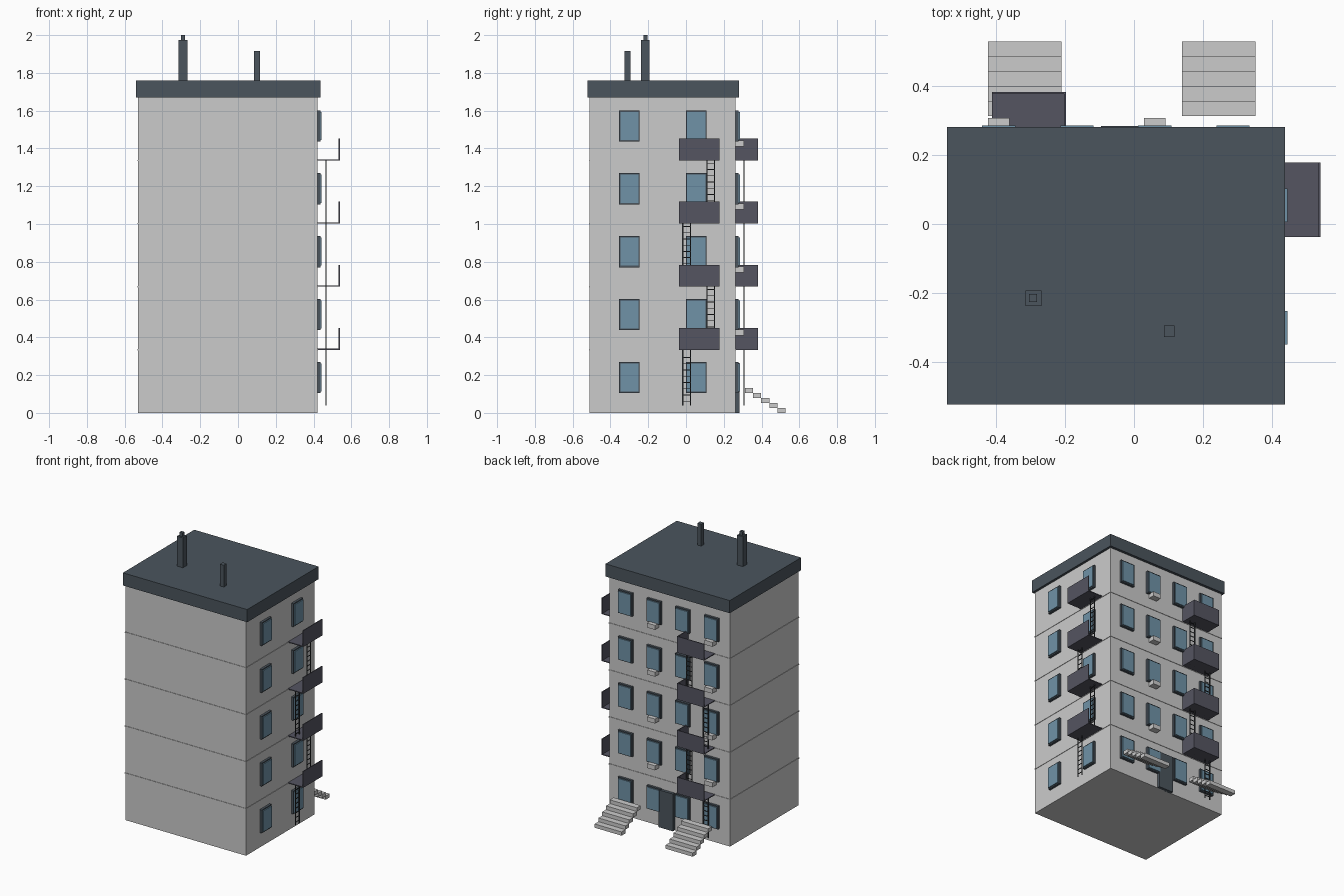
import bpy, bmesh

if "Cube" in bpy.data.objects:
    bpy.data.objects.remove(bpy.data.objects["Cube"])

def material(name, rgb):
    m = bpy.data.materials.new(name)
    m.diffuse_color = (*rgb, 1)
    m.use_nodes = True
    m.node_tree.nodes["Principled BSDF"].inputs["Base Color"].default_value = m.diffuse_color
    return m

SLATE = material("slate", (0.07, 0.09, 0.11))
PANEL = material("panel", (0.09, 0.09, 0.12))
GLASS = material("glass", (0.16, 0.29, 0.39))
IRON = material("iron", (0.04, 0.045, 0.05))

def build(name, boxes, mat=None):
    """One object made of boxes given as (x0, x1, y0, y1, z0, z1)."""
    bm = bmesh.new()
    for x0, x1, y0, y1, z0, z1 in boxes:
        for v in bmesh.ops.create_cube(bm, size=1)["verts"]:
            v.co = (x1 if v.co.x > 0 else x0,
                    y1 if v.co.y > 0 else y0,
                    z1 if v.co.z > 0 else z0)
    me = bpy.data.meshes.new(name)
    bm.to_mesh(me)
    bm.free()
    ob = bpy.data.objects.new(name, me)
    bpy.context.collection.objects.link(ob)
    if mat:
        me.materials.append(mat)
    return ob

X0, X1, Y0, Y1 = -0.53, 0.42, -0.51, 0.262   # wall planes
FLOOR = 0.334

def on_wall(side, a0, a1, d0, d1, z0, z1):
    """Box on the right or back wall: a = along wall, d = distance out."""
    if side == "right":
        return (X1 + d0, X1 + d1, a0, a1, z0, z1)
    return (a0, a1, Y1 + d0, Y1 + d1, z0, z1)

# Walls, floor seams and roof
build("walls", [(X0, X1, Y0, Y1, 0, 1.67)])
e = 0.003
build("floor_seams", [(X0 - e, X1 + e, Y0 - e, Y1 + e, k * FLOOR - 0.003, k * FLOOR + 0.003)
                      for k in range(1, 5)])
build("roof", [(-0.541, 0.437, -0.521, 0.281, 1.67, 1.76)], SLATE)

# Chimneys
build("tall_chimney", [(-0.314, -0.268, -0.237, -0.192, 1.75, 1.973),
                       (-0.303, -0.28, -0.226, -0.203, 1.97, 2.0)], SLATE)
build("short_chimney", [(0.086, 0.117, -0.326, -0.294, 1.75, 1.915)], SLATE)

# Windows on the right and back walls
centres = {"right": (-0.3, 0.054), "back": (-0.391, -0.165, 0.06, 0.286)}
for side, cs in centres.items():
    frames, panes = [], []
    for k in range(5):
        z = 0.105 + k * 0.333
        for c in cs:
            frames.append(on_wall(side, c - 0.055, c + 0.055, -0.005, 0.016, z, z + 0.165))
            panes.append(on_wall(side, c - 0.048, c + 0.048, 0, 0.023, z + 0.008, z + 0.157))
    build(side + "_window_frames", frames, SLATE)
    build(side + "_window_panes", panes, GLASS)

# Balconies: floor slab and front panel, the back ones also have an end panel
T = 0.006
spans = {"right": (-0.037, 0.178), "back": (-0.41, -0.196)}
for side, (a0, a1) in spans.items():
    parts = []
    for k in range(1, 5):
        z = k * FLOOR
        parts.append(on_wall(side, a0, a1, 0, 0.119, z, z + T))
        parts.append(on_wall(side, a0, a1, 0.119 - T, 0.119, z, z + 0.116))
        if side == "back":
            parts.append(on_wall(side, a1 - T, a1, 0, 0.119, z, z + 0.116))
    build(side + "_balconies", parts, PANEL)

# Fire ladders alternating between the two ends of the balconies
for side, (start, _) in spans.items():
    bars = []
    for k in range(4):
        a = start + (0.017 if k % 2 == 0 else 0.145)
        z0, z1 = (0.04 if k == 0 else k * FLOOR), (k + 1) * FLOOR
        for r in (a, a + 0.04):
            bars.append(on_wall(side, r, r + 0.006, 0.042, 0.048, z0, z1))
        z = z0 + 0.02
        while z < z1 - 0.01:
            bars.append(on_wall(side, a, a + 0.046, 0.043, 0.047, z, z + 0.004))
            z += 0.033
    build(side + "_ladders", bars, IRON)

# Air conditioners under two columns of back windows
build("air_conditioners", [on_wall("back", c - 0.031, c + 0.031, 0, 0.045, z, z + 0.032)
                           for c in (-0.391, 0.06)
                           for z in (0.41 + 0.333 * k for k in range(4))])

# Entrance door
build("door", [on_wall("back", -0.095, 0.02, -0.005, 0.021, 0, 0.265)], SLATE)

# Two flights of steps
for name, x in (("left_steps", -0.422), ("right_steps", 0.138)):
    build(name, [(x, x + 0.213, 0.527 - 0.043 * (i + 1), 0.527 - 0.043 * i,
                  0.0265 * i, 0.0265 * (i + 1)) for i in range(5)])
